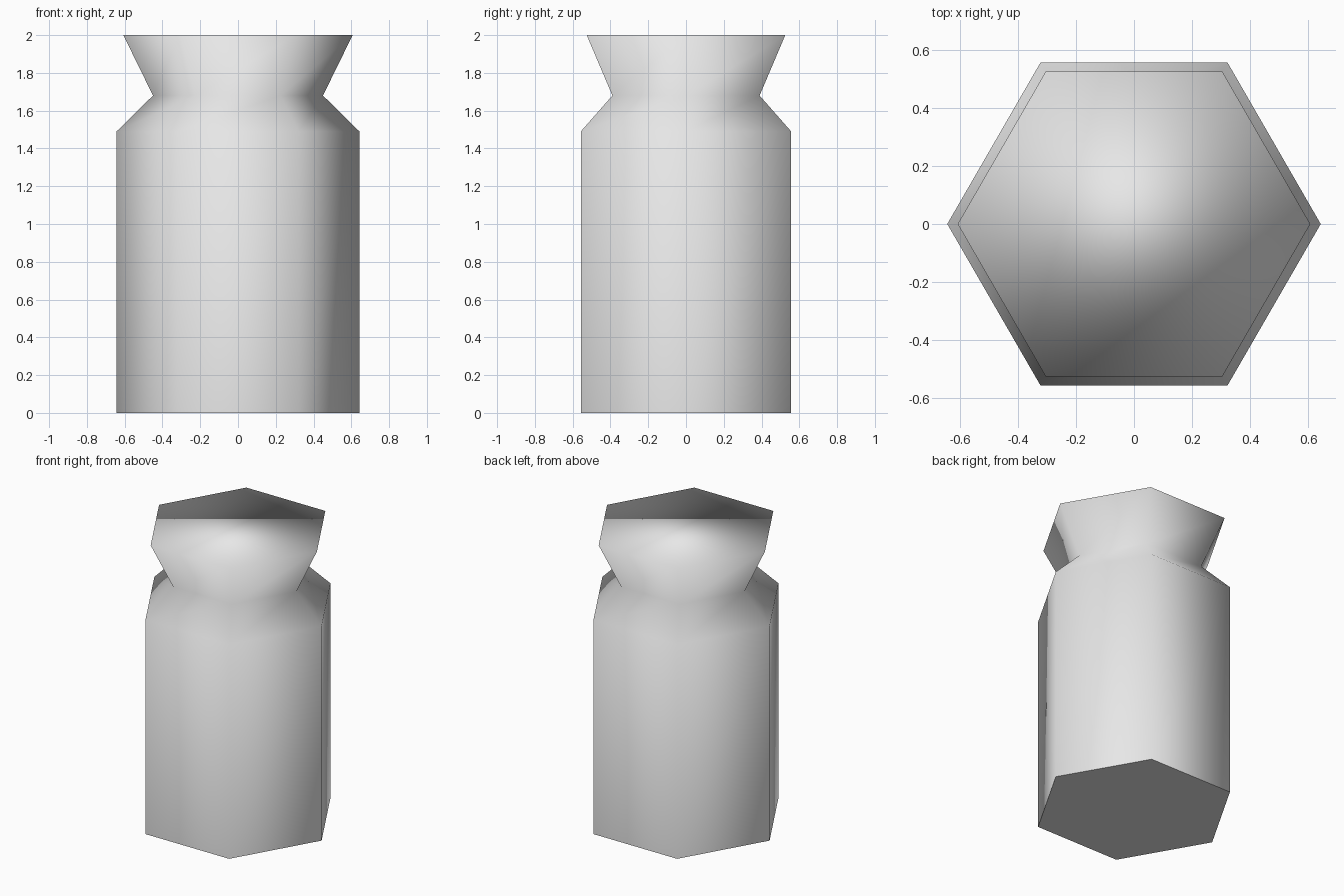
import bpy
import bmesh
from math import cos, sin, tau

cube = bpy.data.objects.get("Cube")
if cube:
    bpy.data.objects.remove(cube, do_unlink=True)

# Single grey material
grey = bpy.data.materials.new("light grey")
grey.use_nodes = True
color = (0.8, 0.8, 0.8, 1)
grey.diffuse_color = color
grey.node_tree.nodes["Principled BSDF"].inputs["Base Color"].default_value = color

# Six-sided jar profile: (radius, height) for base, shoulder, neck and rim
SIDES = 6
profile = [(0.643, 0), (0.643, 1.49), (0.45, 1.68), (0.607, 2)]

bm = bmesh.new()
rings = [[bm.verts.new((r * cos(tau * i / SIDES), r * sin(tau * i / SIDES), z))
          for i in range(SIDES)] for r, z in profile]

# Walls between neighbouring rings
for low, high in zip(rings, rings[1:]):
    for i in range(SIDES):
        j = (i + 1) % SIDES
        bm.faces.new((low[i], low[j], high[j], high[i]))

# Closed top and base
bm.faces.new(rings[-1])
base = bm.faces.new(rings[0][::-1])

# Smooth shading everywhere except the flat base
for face in bm.faces:
    face.smooth = True
base.smooth = False
for edge in base.edges:
    edge.smooth = False

mesh = bpy.data.meshes.new("jar")
bm.to_mesh(mesh)
bm.free()
mesh.materials.append(grey)
jar = bpy.data.objects.new("jar", mesh)
bpy.context.collection.objects.link(jar)
